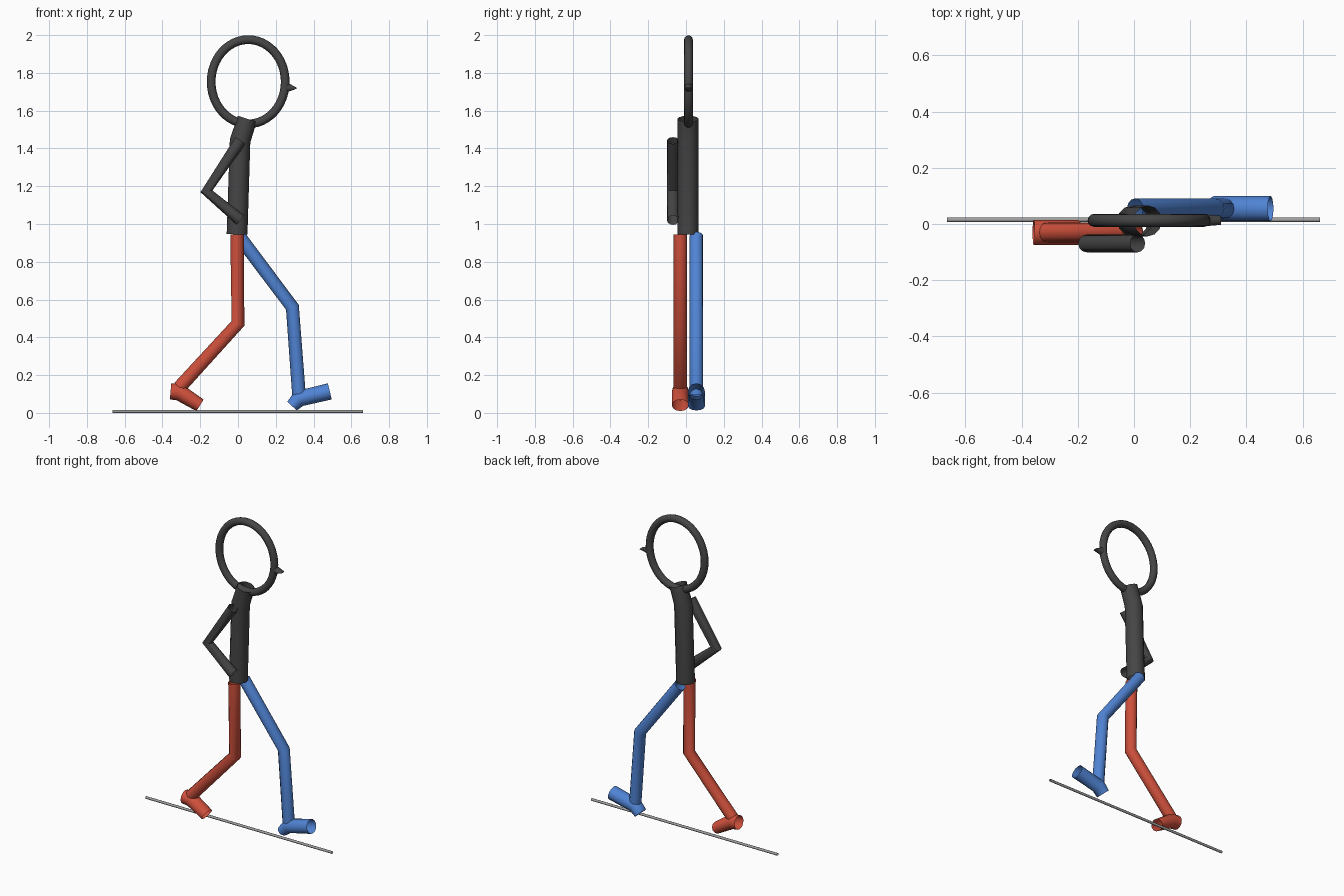
import bpy, bmesh, math
from mathutils import Vector

if "Cube" in bpy.data.objects:
    bpy.data.objects.remove(bpy.data.objects["Cube"])


def material(name, rgb):
    m = bpy.data.materials.new(name)
    m.diffuse_color = (*rgb, 1)
    m.use_nodes = True
    m.node_tree.nodes["Principled BSDF"].inputs["Base Color"].default_value = m.diffuse_color
    return m


DARK = material("dark_grey", (0.06, 0.06, 0.06))
RED = material("red", (0.62, 0.08, 0.045))
BLUE = material("blue", (0.08, 0.23, 0.66))
GREY = material("light_grey", (0.36, 0.36, 0.36))


def finish(name, bm, mat, angle=50):
    bmesh.ops.recalc_face_normals(bm, faces=bm.faces[:])
    mesh = bpy.data.meshes.new(name)
    bm.to_mesh(mesh)
    bm.free()
    mesh.materials.append(mat)
    ob = bpy.data.objects.new(name, mesh)
    bpy.context.collection.objects.link(ob)
    bpy.ops.object.select_all(action='DESELECT')
    ob.select_set(True)
    bpy.context.view_layer.objects.active = ob
    bpy.ops.object.shade_smooth_by_angle(angle=math.radians(angle))
    return ob


def tube(name, path, y, mat, radii, ry, sides=12, angle=50):
    """Open-ended tube swept along an (x, z) path; radii are in the path plane, ry across it."""
    pts = [Vector((x, 0, z)) for x, z in path]
    bm = bmesh.new()
    rings = []
    for i, p in enumerate(pts):
        t = Vector()
        if i > 0:
            t += (p - pts[i - 1]).normalized()
        if i < len(pts) - 1:
            t += (pts[i + 1] - p).normalized()
        t.normalize()
        side = Vector((-t.z, 0, t.x))
        ring = []
        for k in range(sides):
            a = math.tau * k / sides
            across = ry[i] if isinstance(ry, tuple) else ry
            co = p + side * math.cos(a) * radii[i]
            ring.append(bm.verts.new((co.x, y + math.sin(a) * across, co.z)))
        rings.append(ring)
    for a, b in zip(rings, rings[1:]):
        for k in range(sides):
            n = (k + 1) % sides
            bm.faces.new((a[k], a[n], b[n], b[k]))
    return finish(name, bm, mat, angle)


def ring_head(name, cx, cy, cz, rx, rz, r, mat, seg=48, sides=12):
    """Upright oval ring."""
    bm = bmesh.new()
    grid = []
    for i in range(seg):
        a = math.tau * i / seg
        row = []
        for k in range(sides):
            b = math.tau * k / sides
            d = r * math.cos(b)
            row.append(bm.verts.new((cx + (rx + d) * math.cos(a),
                                     cy + r * math.sin(b),
                                     cz + (rz + d) * math.sin(a))))
        grid.append(row)
    for i in range(seg):
        p, q = grid[i], grid[(i + 1) % seg]
        for k in range(sides):
            n = (k + 1) % sides
            bm.faces.new((p[k], p[n], q[n], q[k]))
    return finish(name, bm, mat)


# Head and nose
ring_head("head_ring", 0.054, 0.013, 1.753, 0.196, 0.223, 0.023, DARK)
tube("nose", [(0.241, 1.724), (0.31, 1.719)], 0.013, DARK,
     (0.034, 0.003), (0.022, 0.016))

# Torso with leaning neck
tube("torso", [(-0.005, 0.945), (0.011, 1.44), (0.049, 1.557)], 0.011, DARK,
     (0.055, 0.055, 0.052), 0.055)

# Bent arm
tube("arm", [(0.013, 1.442), (-0.167, 1.173), (0.013, 1.02)], -0.069, DARK,
     (0.032,) * 3, 0.032)

# Legs
tube("near_leg", [(-0.005, 0.945), (0.0, 0.474), (-0.31, 0.135)], -0.030, RED,
     (0.036,) * 3, 0.036)
tube("far_leg", [(0.004, 0.937), (0.288, 0.559), (0.323, 0.093)], 0.055, BLUE,
     (0.036,) * 3, 0.036)

# Feet
tube("near_foot", [(-0.357, 0.114), (-0.312, 0.110), (-0.201, 0.040)], -0.030, RED,
     (0.043, 0.045, 0.036), 0.045)
tube("far_foot", [(0.286, 0.036), (0.322, 0.075), (0.486, 0.114)], 0.055, BLUE,
     (0.034, 0.044, 0.044), 0.045)

# Ground bar
tube("ground_bar", [(-0.665, 0.008), (0.662, 0.008)], 0.015, GREY,
     (0.008, 0.008), 0.008)
